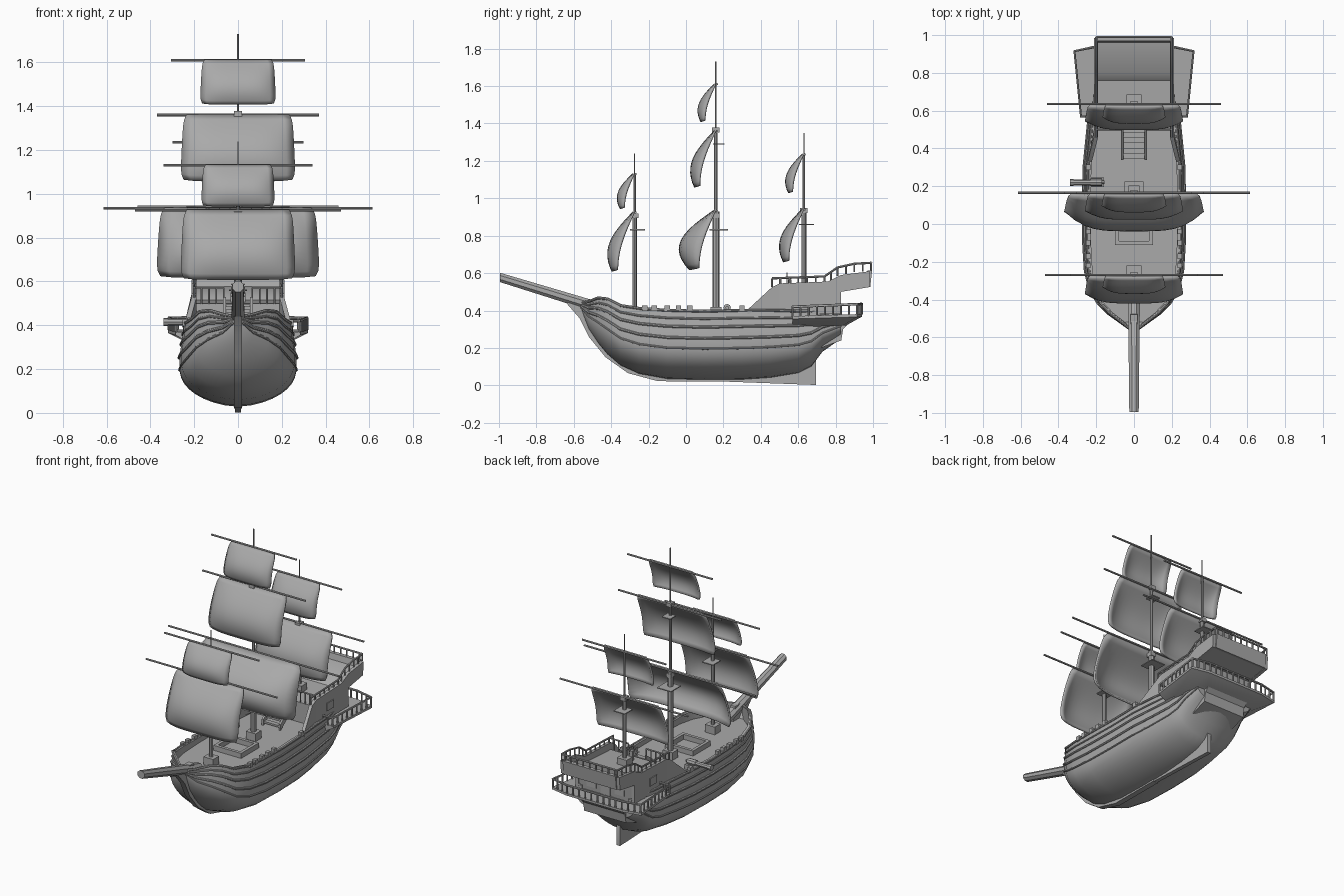
import bpy, bmesh, math
from mathutils import Vector

old = bpy.data.objects.get("Cube")
if old:
    bpy.data.objects.remove(old)

grey = bpy.data.materials.new("plain_grey")
grey.use_nodes = True
grey.diffuse_color = (0.4, 0.4, 0.4, 1)
grey.node_tree.nodes["Principled BSDF"].inputs["Base Color"].default_value = grey.diffuse_color
made = []


def add_mesh(name, mesh):
    obj = bpy.data.objects.new(name, mesh)
    bpy.context.collection.objects.link(obj)
    mesh.materials.clear()
    mesh.materials.append(grey)
    made.append(obj)
    return obj


def from_faces(name, verts, faces):
    mesh = bpy.data.meshes.new(name)
    bm = bmesh.new()
    points = [bm.verts.new(v) for v in verts]
    for face in faces:
        bm.faces.new([points[i] for i in face])
    bmesh.ops.remove_doubles(bm, verts=bm.verts, dist=0.0001)
    bmesh.ops.recalc_face_normals(bm, faces=bm.faces)
    bm.to_mesh(mesh)
    bm.free()
    return add_mesh(name, mesh)


def loft(name, rings):
    """Closed rings of equal length, skinned and capped."""
    n = len(rings[0])
    faces = [(k * n + i, k * n + (i + 1) % n, (k + 1) * n + (i + 1) % n, (k + 1) * n + i)
             for k in range(len(rings) - 1) for i in range(n)]
    faces += [tuple(range(n)), tuple(range((len(rings) - 1) * n, len(rings) * n))]
    return from_faces(name, [p for ring in rings for p in ring], faces)


def prism(name, profile, x0, x1, flare=0):
    """Side profile (y, z) extruded across x; flare widens its first points."""
    front = min(p[0] for p in profile)
    return loft(name, [[(x + (flare if y == front else 0), y, z) for y, z in profile]
                       for x in (x0, x1)])


def box(name, centre, size):
    x, y, z = centre
    a, b, c = (s / 2 for s in size)
    return prism(name, [(y - b, z - c), (y + b, z - c), (y + b, z + c), (y - b, z + c)], x - a, x + a)


def tube(name, points, radius, closed=False):
    curve = bpy.data.curves.new(name, "CURVE")
    curve.dimensions = "3D"
    curve.bevel_depth = radius
    curve.bevel_resolution = 2
    curve.use_fill_caps = True
    spline = curve.splines.new("POLY")
    spline.points.add(len(points) - 1)
    spline.use_cyclic_u = closed
    for slot, p in zip(spline.points, points):
        slot.co = (*p, 1)
    temp = bpy.data.objects.new(name + "_path", curve)
    mesh = bpy.data.meshes.new_from_object(temp)
    bpy.data.objects.remove(temp)
    return add_mesh(name, mesh)


def balustrade(name, path, height, spacing, radius):
    """Handrail along a path with posts standing beneath it."""
    tube(name + "_handrail", path, radius)
    for a, b in zip(path, path[1:]):
        a, b = Vector(a), Vector(b)
        count = max(1, round((b - a).length / spacing))
        for i in range(count + 1):
            top = a.lerp(b, i / count)
            tube(name + "_post", [top, top - Vector((0, 0, height))], radius * 0.8)


# Hull stations: y, keel height, rail height, half width
stations = [(-0.56, 0.40, 0.44, 0.015), (-0.52, 0.30, 0.45, 0.07), (-0.47, 0.225, 0.47, 0.14),
            (-0.42, 0.165, 0.465, 0.19), (-0.35, 0.105, 0.43, 0.232), (-0.25, 0.06, 0.415, 0.258),
            (-0.1, 0.033, 0.405, 0.267), (0.1, 0.028, 0.4, 0.268), (0.3, 0.03, 0.405, 0.265),
            (0.45, 0.04, 0.405, 0.25), (0.6, 0.065, 0.4, 0.235), (0.67, 0.1, 0.4, 0.225),
            (0.73, 0.18, 0.4, 0.215), (0.83, 0.25, 0.4, 0.2)]


def hull_point(station, t, out=0):
    y, keel, rail, width = station
    x = width * (1 - (1 - min(t / 0.5, 1)) ** 2.4) ** 0.6
    x *= 1 - 0.08 * max(0, (t - 0.6) / 0.4)
    return Vector((x + out, y, keel + (rail - keel) * t))


rings = []
for s in stations:
    half = [hull_point(s, (i / 14) ** 1.5) for i in range(15)]
    edge = half[-1]
    inner = max(edge.x - 0.018, edge.x * 0.5)
    deck = max(0.37, s[1] + 0.02)
    half += [Vector((inner, s[0], s[2])), Vector((inner, s[0], deck)), Vector((0, s[0], deck))]
    rings.append(half + [Vector((-p.x, p.y, p.z)) for p in half[-2:0:-1]])
loft("hull", rings)

# Raised planks along both sides
for side in (-1, 1):
    for t, r in ((0.45, 0.006), (0.6, 0.008), (0.76, 0.008), (0.88, 0.006), (0.99, 0.008)):
        path = [hull_point(s, t) for s in stations]
        tube("hull_wale", [(p.x * side, p.y, p.z) for p in path], r)
    for y in (-0.22, -0.17, -0.1, -0.04, 0.02, 0.3):
        box("rail_block", (0.242 * side, y, 0.412), (0.022, 0.028, 0.03))

# Keel, stem, rudder and bowsprit
prism("stem_and_keel", [(-0.64, 0.44), (-0.57, 0.36), (-0.52, 0.26), (-0.43, 0.15), (-0.31, 0.065),
                        (-0.15, 0.022), (0.2, 0.02), (0.2, 0.06), (-0.15, 0.06), (-0.3, 0.12),
                        (-0.42, 0.22), (-0.48, 0.46), (-0.55, 0.46)], -0.018, 0.018)
prism("rudder", [(0.1, 0.024), (0.695, 0.002), (0.695, 0.13), (0.665, 0.21), (0.6, 0.1), (0.1, 0.05)],
      -0.013, 0.013)
loft("bowsprit", [[(w * math.cos(a), y, z + w * math.sin(a))
                   for a in (math.pi * (i + 0.5) / 4 for i in range(8))]
                  for y, z, w in ((-0.995, 0.577, 0.027), (-0.4, 0.395, 0.034))])

# Stern cabin with overhanging upper deck
prism("stern_cabin", [(0.5, 0.36), (0.5, 0.5), (0.76, 0.515), (0.8, 0.55), (0.98, 0.58), (0.98, 0.53),
                      (0.83, 0.5), (0.82, 0.36)], -0.195, 0.195)
prism("stern_transom", [(0.95, 0.53), (0.985, 0.525), (0.995, 0.615), (0.97, 0.615)], -0.19, 0.19)
for side in (-1, 1):
    a, b = 0.19 * side, 0.212 * side
    prism("ramp_bulwark", [(0.33, 0.38), (0.5, 0.38), (0.5, 0.545), (0.46, 0.525), (0.33, 0.405)],
          a, b, 0.033 * side)
    prism("cabin_bulwark", [(0.5, 0.38), (0.83, 0.38), (0.83, 0.5), (0.98, 0.525), (0.985, 0.61),
                            (0.83, 0.59), (0.76, 0.555), (0.5, 0.545)], a, b)
    balustrade("quarterdeck", [(0.2 * side, y, z) for y, z in
                               ((0.46, 0.572), (0.74, 0.582), (0.81, 0.63), (0.9, 0.65), (0.99, 0.655))],
               0.045, 0.05, 0.006)
    balustrade("deck_front", [(0.2 * side, 0.5, 0.572), (0.065 * side, 0.5, 0.572)], 0.075, 0.035, 0.005)
    box("cabin_window", (0.213 * side, 0.64, 0.46), (0.008, 0.07, 0.05))
    box("stern_window", (0.1 * side, 0.824, 0.44), (0.07, 0.008, 0.07))
box("stern_door", (0, 0.824, 0.43), (0.07, 0.008, 0.1))
tube("stern_handrail", [(-0.2, 0.99, 0.655), (0.2, 0.99, 0.655)], 0.006)
for i in range(9):
    tube("stern_post", [(0.045 * (i - 4), 0.988, z) for z in (0.61, 0.655)], 0.005)

# Gallery wrapping around the stern
plan = [(0.285, 0.57), (0.32, 0.915), (0.2, 0.94)]
plan += [(-x, y) for x, y in reversed(plan)]
loft("gallery", [[(x * s, 0.57 + (y - 0.57) * t, z + 0.03 * (y - 0.57)) for x, y in plan]
                 for s, t, z in ((0.72, 0.78, 0.31), (0.97, 0.97, 0.35), (1, 1, 0.355), (1, 1, 0.37))])
balustrade("gallery", [(0.21, 0.57, 0.42)] + [(x * 0.985, y, 0.42 + 0.04 * (y - 0.57)) for x, y in plan]
           + [(-0.21, 0.57, 0.42)], 0.055, 0.045, 0.007)
prism("counter", [(0.72, 0.2), (0.83, 0.24), (0.84, 0.3), (0.9, 0.36), (0.72, 0.36)], -0.15, 0.15)

# Stairs, hatch and steering wheel
for i in range(5):
    box("stair_step", (0, 0.36 + 0.028 * i, 0.39 + 0.025 * i), (0.11, 0.03, 0.012))
for side in (-1, 1):
    prism("stair_side", [(0.34, 0.37), (0.5, 0.49), (0.5, 0.53), (0.34, 0.41)], 0.055 * side, 0.068 * side)
    box("hatch_side", (0.09 * side, -0.02, 0.385), (0.02, 0.16, 0.035))
    box("hatch_end", (0, -0.02 + 0.08 * side, 0.385), (0.2, 0.02, 0.035))
ring = [(math.cos(i * math.pi / 8), math.sin(i * math.pi / 8)) for i in range(16)]
tube("wheel_rim", [(0.03 * c, 0.54, 0.56 + 0.03 * s) for c, s in ring], 0.004, True)
for c, s in ring[:8:2]:
    tube("wheel_spoke", [(0.042 * k * c, 0.54, 0.56 + 0.042 * k * s) for k in (-1, 1)], 0.003)
box("wheel_stand", (0, 0.555, 0.53), (0.02, 0.02, 0.07))

# Cannon on the starboard rail
for x0, x1, r in ((-0.34, -0.32, 0.019), (-0.32, -0.23, 0.015), (-0.23, -0.17, 0.02), (-0.17, -0.155, 0.009)):
    tube("cannon_barrel", [(x0, 0.22, 0.415), (x1, 0.22, 0.415)], r)
box("cannon_carriage", (-0.2, 0.22, 0.385), (0.08, 0.05, 0.03))


def sail(name, y, top, bottom, half, belly):
    """Billowing sheet: the edges sweep forward and the middle bulges further."""
    cols, rows, height = 14, 12, top - bottom
    verts, faces = [], []
    for j in range(rows + 1):
        v = j / rows
        for i in range(cols + 1):
            u = 2 * i / cols - 1
            sweep = 0.28 * height * math.sin(v * math.pi / 2)
            bulge = belly * math.sin(v * math.pi * 0.87) * (1 - abs(u) ** 4)
            corner = 1 - 0.05 * abs(2 * v - 1) ** 8
            verts.append((u * half * (0.95 + 0.05 * v) * corner, y - sweep - bulge,
                          top - height * v + 0.02 * height * u ** 8 * v))
            if i and j:
                k = j * (cols + 1) + i
                faces.append((k, k - 1, k - cols - 2, k - cols - 1))
    obj = from_faces(name, verts, faces)
    solid = obj.modifiers.new("thickness", "SOLIDIFY")
    solid.thickness = 0.012
    solid.offset = 0


def mast(name, y, sections, platforms, sails):
    for z0, z1, r in sections:
        tube(name + "_mast", [(0, y, z0), (0, y, z1)], r)
    base = sections[0][0]
    box(name + "_mast_foot", (0, y, base + 0.025), (0.07, 0.06, 0.05))
    for z, size in platforms:
        box(name + "_platform", (0, y + 0.015, z), (size, size, 0.006))
        box(name + "_mast_cap", (0, y, z + 0.075), (0.035, 0.04, 0.025))
    for top, bottom, half, belly, reach in sails:
        tube(name + "_yard", [(-reach, y + 0.005, top), (reach, y + 0.005, top)], 0.006)
        sail(name + "_sail", y - 0.005, top, bottom, half, belly)


mast("fore", -0.275, [(0.37, 0.91, 0.012), (0.9, 1.13, 0.007), (1.1, 1.24, 0.003)], [(0.832, 0.08)],
     [(0.925, 0.61, 0.26, 0.06, 0.47), (1.13, 0.945, 0.165, 0.04, 0.34)])
mast("main", 0.16, [(0.37, 0.93, 0.018), (0.9, 1.35, 0.009), (1.3, 1.73, 0.004)],
     [(0.832, 0.1), (1.29, 0.06)],
     [(0.935, 0.62, 0.37, 0.115, 0.615), (1.36, 1.06, 0.26, 0.055, 0.37), (1.61, 1.41, 0.17, 0.04, 0.305)])
mast("mizzen", 0.63, [(0.5, 0.93, 0.013), (0.9, 1.23, 0.007), (1.2, 1.35, 0.003)], [(0.86, 0.08)],
     [(0.94, 0.66, 0.26, 0.055, 0.46), (1.235, 1.03, 0.165, 0.04, 0.3)])

# Smooth shading with crisp edges
bpy.ops.object.select_all(action="DESELECT")
for obj in made:
    obj.select_set(True)
bpy.context.view_layer.objects.active = made[0]
bpy.ops.object.shade_smooth_by_angle(angle=math.radians(35))
